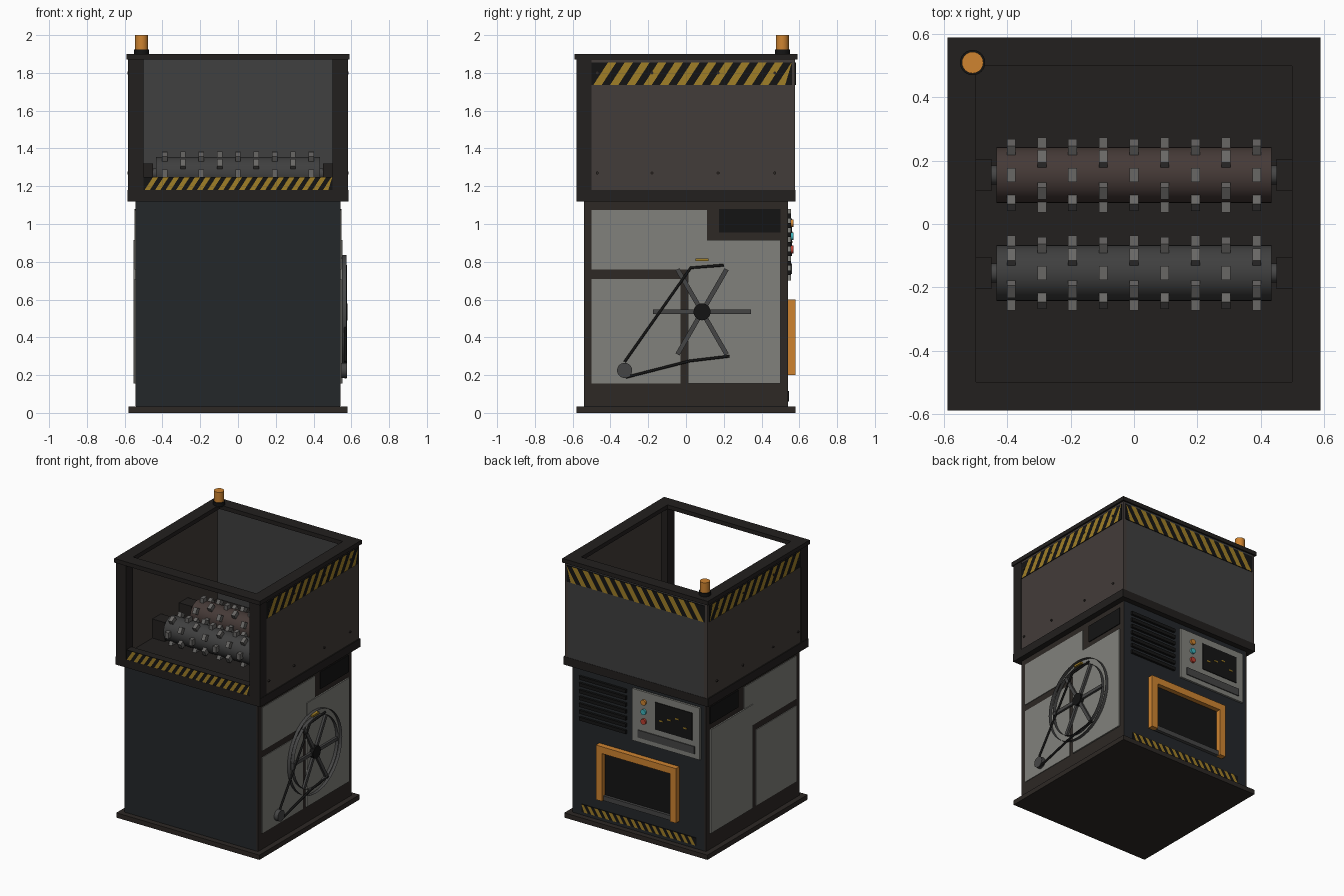
import bpy, bmesh, math
from mathutils import Vector, Matrix

if "Cube" in bpy.data.objects:
    bpy.data.objects.remove(bpy.data.objects["Cube"])


def mat(name, r, g, b):
    m = bpy.data.materials.new(name)
    m.diffuse_color = (r, g, b, 1)
    m.use_nodes = True
    m.node_tree.nodes["Principled BSDF"].inputs["Base Color"].default_value = m.diffuse_color
    return m


BODY = mat("body_steel", .017, .02, .023)
FRAME = mat("dark_frame", .016, .014, .013)
TRIM = mat("brown_trim", .026, .021, .018)
WALL = mat("hopper_brown", .055, .045, .041)
GREY = mat("hopper_grey", .05, .05, .05)
PANEL = mat("panel_grey", .22, .22, .20)
BLACK = mat("black", .007, .007, .007)
METAL = mat("metal", .06, .06, .06)
TOOTH = mat("tooth_steel", .14, .135, .13)
RUST = mat("rust", .06, .042, .038)
YELLOW = mat("yellow", .35, .21, .02)
ORANGE = mat("orange", .62, .23, .03)
CYAN = mat("cyan", .05, .45, .5)
RED = mat("red", .5, .05, .03)


def make(name, bm, m):
    me = bpy.data.meshes.new(name)
    bm.to_mesh(me)
    bm.free()
    me.materials.append(m)
    ob = bpy.data.objects.new(name, me)
    bpy.context.collection.objects.link(ob)
    return ob


def add_box(bm, lo, hi, mtx=Matrix()):
    lo, hi = Vector(lo), Vector(hi)
    bmesh.ops.create_cube(bm, size=1, matrix=mtx @ Matrix.Translation((lo + hi) / 2) @ Matrix.Diagonal((*(hi - lo), 1)))


def boxes(name, items, m):
    bm = bmesh.new()
    for lo, hi in items:
        add_box(bm, lo, hi)
    return make(name, bm, m)


def box(name, lo, hi, m):
    return boxes(name, [(lo, hi)], m)


def cyl(name, c, r, h, axis, m, seg=24, caps=True):
    """Cylinder centred on c along the named axis."""
    bm = bmesh.new()
    rot = {"x": Matrix.Rotation(math.pi / 2, 4, "Y"), "y": Matrix.Rotation(math.pi / 2, 4, "X"), "z": Matrix()}[axis]
    bmesh.ops.create_cone(bm, cap_ends=caps, segments=seg, radius1=r, radius2=r, depth=h,
                          matrix=Matrix.Translation(c) @ rot)
    for f in bm.faces:
        f.smooth = len(f.verts) == 4
    for e in bm.edges:
        e.smooth = all(f.smooth for f in e.link_faces)
    return make(name, bm, m)


def hazard(name, axis, side, u0, u1, z0, z1, n, slant):
    """Black plate with slanted yellow stripes, lying in the plane axis = side."""
    s = 1 if side > 0 else -1

    def pt(u, z, off):
        return (side + s * off, u, z) if axis == "x" else (u, side + s * off, z)
    a, b = pt(u0, z0, -.004), pt(u1, z1, .003)
    box(name + "_plate", [min(p) for p in zip(a, b)], [max(p) for p in zip(a, b)], BLACK)
    bm = bmesh.new()
    pitch = (u1 - u0) / n
    lean = (z1 - z0) * .65
    for i in range(n):
        left = u0 + i * pitch + pitch * .1
        d = (0, lean) if slant > 0 else (lean, 0)
        quad = [(left + d[0], z0), (left + d[0] + pitch * .5, z0), (left + d[1] + pitch * .5, z1), (left + d[1], z1)]
        vs = [bm.verts.new(pt(max(u0, min(u1, u)), z, .005)) for u, z in quad]
        f = bm.faces.new(vs)
        f.normal_update()
        if f.normal[0 if axis == "x" else 1] * s < 0:
            f.normal_flip()
    make(name + "_stripes", bm, YELLOW)


def tube(name, pts, r, m):
    cu = bpy.data.curves.new(name, "CURVE")
    cu.dimensions = "3D"
    cu.bevel_depth, cu.bevel_resolution, cu.use_fill_caps = r, 1, True
    sp = cu.splines.new("POLY")
    sp.points.add(len(pts) - 1)
    for p, q in zip(sp.points, pts):
        p.co = (*q, 1)
    cu.materials.append(m)
    bpy.context.collection.objects.link(bpy.data.objects.new(name, cu))


# Base and body
box("base_plate", (-.58, -.58, 0), (.58, .58, .035), TRIM)
box("body", (-.54, -.54, .035), (.54, .54, 1.12), BODY)
for s, n in ((-1, "left"), (1, "right")):
    def side(name, x, y0, y1, z0, z1, m):
        a, b = sorted((s * .53, s * x))
        box(f"{n}_{name}", (a, y0, z0), (b, y1, z1), m)
    side("backing", .542, -.54, .54, .036, 1.12, TRIM)
    side("upper_panel", .547, -.5, .11, .76, 1.075, PANEL)
    side("lower_panel", .547, -.5, -.03, .155, .71, PANEL)
    side("tall_panel", .552, .01, .5, .155, .915, PANEL)
    side("side_vent", .548, .175, .5, .955, 1.08, BLACK)

# Hopper: floor, walls, posts and rim
box("hopper_floor", (-.585, -.58, 1.12), (.585, .58, 1.18), FRAME)
for s, n in ((-1, "left"), (1, "right")):
    a, b = sorted((s * .55, s * .578))
    box(f"hopper_wall_{n}", (a, -.5, 1.18), (b, .578, 1.87), WALL)
    a, b = sorted((s * .5, s * .583))
    box(f"front_post_{n}", (a, -.58, 1.18), (b, -.5, 1.87), FRAME)
    hazard(f"hazard_{n}", "x", s * .579, -.5, .56, 1.735, 1.855, 12, s)
    for y in (-.47, -.18, .17, .47):
        for z in (1.27, 1.80):
            cyl("rivet", (s * .58, y, z), .008, .012, "x", TRIM, 8)
box("hopper_wall_back", (-.55, .55, 1.18), (.55, .578, 1.87), GREY)
hazard("hazard_back", "y", .579, -.56, .56, 1.735, 1.855, 13, 1)
box("front_lip", (-.5, -.575, 1.18), (.5, -.52, 1.25), FRAME)
hazard("hazard_front", "y", -.576, -.5, .5, 1.18, 1.25, 18, 1)
boxes("hopper_rim", [((-.59, -.59, 1.87), (-.5, .59, 1.9)), ((.5, -.59, 1.87), (.59, .59, 1.9)),
                     ((-.5, -.59, 1.87), (.5, -.5, 1.9)), ((-.5, .5, 1.87), (.5, .59, 1.9))], FRAME)

# Beacon
cyl("beacon_collar", (-.51, .51, 1.91), .04, .03, "z", BLACK)
cyl("beacon_lamp", (-.51, .51, 1.955), .034, .09, "z", ORANGE)

# Toothed shredder rollers
for y, m, n, phase in ((.155, RUST, "back", 0), (-.155, GREY, "front", 1)):
    cyl(f"{n}_roller", (0, y, 1.267), .088, .87, "x", m, 32)
    cyl(f"{n}_axle", (0, y, 1.267), .03, 1.1, "x", METAL, 16)
    boxes(f"{n}_bearings", [((-.55, y - .05, 1.18), (-.45, y + .05, 1.32)),
                            ((.45, y - .05, 1.18), (.55, y + .05, 1.32))], FRAME)
    bm = bmesh.new()
    for i in range(9):
        for k in range(6):
            ang = math.radians(60 * k + 30 * ((i + phase) % 2))
            mtx = Matrix.Translation((-.388 + i * .097, y, 1.267)) @ Matrix.Rotation(ang, 4, "X")
            add_box(bm, (-.014, -.022, .07), (.014, .022, .118), mtx)
    make(f"{n}_roller_teeth", bm, TOOTH)

# Flywheel, pulley and belt on the right side
CY, CZ = .085, .535
cyl("flywheel_outer_rim", (.563, CY, CZ), .3, .025, "x", METAL, 40, False)
cyl("flywheel_inner_rim", (.563, CY, CZ), .258, .025, "x", METAL, 40, False)
bm = bmesh.new()
for k in range(6):
    mtx = Matrix.Translation((.563, CY, CZ)) @ Matrix.Rotation(math.radians(60 * k), 4, "X")
    add_box(bm, (-.008, .03, -.012), (.008, .26, .012), mtx)
make("flywheel_spokes", bm, METAL)
cyl("flywheel_hub", (.563, CY, CZ), .045, .035, "x", BLACK)
cyl("drive_pulley", (.563, -.325, .225), .04, .03, "x", METAL)
tube("belt_upper", [(.568, -.325, .27), (.568, .025, .768), (.568, .2, .782)], .008, BLACK)
tube("belt_lower", [(.568, -.32, .188), (.568, .02, .275), (.568, .23, .3)], .008, BLACK)
box("wheel_marker", (.55, .05, .803), (.575, .12, .817), YELLOW)

# Back face: vent slats, control panel
boxes("vent_slats", [((.1, .53, .73 + i * .05), (.48, .556, .755 + i * .05)) for i in range(7)], BLACK)
box("control_panel", (-.5, .53, .7), (.05, .555, 1.08), PANEL)
box("control_screen", (-.44, .55, .83), (-.14, .56, 1.03), BLACK)
box("control_tray", (-.46, .55, .735), (0, .562, .79), METAL)
boxes("screen_marks", [((-.4 + i * .065, .555, .90 + (i * 2 % 3) * .025),
                        (-.37 + i * .065, .563, .91 + (i * 2 % 3) * .025)) for i in range(4)], YELLOW)
for z, m, n in ((1.005, ORANGE, "orange"), (.935, CYAN, "cyan"), (.865, RED, "red")):
    cyl(f"{n}_button", (-.05, .56, z), .02, .02, "y", m, 16)

# Back face: output hatch and floor hazard strip
box("output_opening", (-.28, .53, .2), (.28, .545, .56), BLACK)
boxes("output_frame", [((-.325, .535, .2), (-.275, .58, .6)), ((.275, .535, .2), (.325, .58, .6)),
                       ((-.275, .535, .55), (.275, .58, .6))], ORANGE)
box("output_sill", (-.275, .535, .2), (.275, .565, .235), METAL)
hazard("hazard_floor", "y", .542, -.465, .465, .06, .115, 16, 1)
